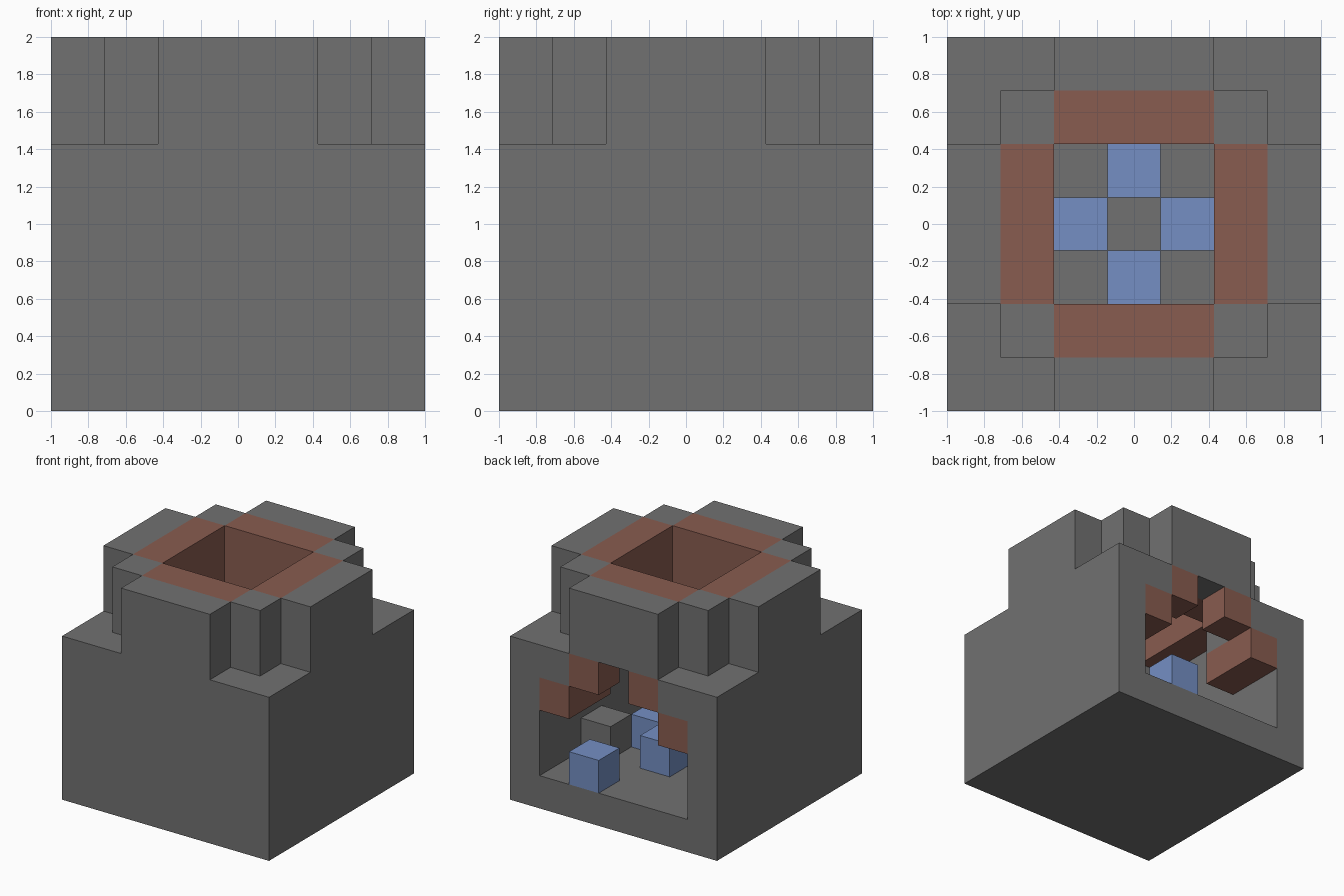
import bpy
import bmesh
from mathutils import Vector

if "Cube" in bpy.data.objects:
    bpy.data.objects.remove(bpy.data.objects["Cube"], do_unlink=True)

N = 7                 # the model is a 7 x 7 x 7 block grid
UNIT = 2 / N
cells = {}            # (column, row, layer) -> part name


def fill(part, xs, ys, zs):
    """Fill a box of grid cells; part None carves it away. Ranges include both ends."""
    for x in range(xs[0], xs[1] + 1):
        for y in range(ys[0], ys[1] + 1):
            for z in range(zs[0], zs[1] + 1):
                if part:
                    cells[x, y, z] = part
                else:
                    cells.pop((x, y, z), None)


def material(name, color):
    mat = bpy.data.materials.new(name)
    mat.use_nodes = True
    mat.diffuse_color = (*color, 1)
    bsdf = next(n for n in mat.node_tree.nodes if n.type == "BSDF_PRINCIPLED")
    bsdf.inputs["Base Color"].default_value = (*color, 1)
    bsdf.inputs["Roughness"].default_value = 0.9
    return mat


# Stone body and the cross-shaped upper block with stepped corners
STONE, BRICK, FLAME = "stone_body", "brick_lining", "blue_flames"
fill(STONE, (0, 6), (0, 6), (0, 4))
fill(STONE, (2, 4), (0, 6), (5, 6))
fill(STONE, (0, 6), (2, 4), (5, 6))
fill(STONE, (1, 5), (1, 5), (5, 6))

# Inner chamber, leaving corner blocks under its ceiling
fill(None, (1, 5), (1, 5), (1, 4))
for x in (1, 5):
    for y in (1, 5):
        fill(STONE, (x, x), (y, y), (4, 4))

# Stepped arch opening at the back
fill(None, (1, 5), (6, 6), (1, 3))
fill(None, (2, 4), (6, 6), (4, 4))
for x in (1, 5):
    fill(BRICK, (x, x), (5, 6), (3, 3))
for x in (2, 4):
    fill(BRICK, (x, x), (6, 6), (4, 4))

# Brick ring around the open chimney shaft
for side in (1, 5):
    fill(BRICK, (side, side), (2, 4), (5, 6))
    fill(BRICK, (2, 4), (side, side), (5, 6))
fill(None, (2, 4), (2, 4), (5, 6))

# Blocks on the chamber floor
for x, y in ((3, 2), (3, 4), (2, 3), (4, 3), (4, 6)):
    fill(FLAME, (x, x), (y, y), (1, 1))
fill(STONE, (5, 5), (4, 4), (1, 1))

# Turn every exposed cell side into a face, one object per part
colors = {
    STONE: material("grey stone", (0.165, 0.165, 0.165)),
    BRICK: material("red brick", (0.25, 0.107, 0.08)),
    FLAME: material("blue flame", (0.176, 0.275, 0.55)),
}
offset = Vector((N / 2, N / 2, 0))
for part, mat in colors.items():
    bm = bmesh.new()
    for cell, owner in cells.items():
        if owner != part:
            continue
        center = Vector(cell) + Vector((0.5, 0.5, 0.5)) - offset
        for axis in range(3):
            for sign in (-1, 1):
                step = [0, 0, 0]
                step[axis] = sign
                if tuple(c + s for c, s in zip(cell, step)) in cells:
                    continue
                n = Vector(step) / 2
                a, b = Vector((0, 0, 0)), Vector((0, 0, 0))
                a[(axis + 1) % 3] = 0.5
                b[(axis + 2) % 3] = 0.5 * sign
                mid = center + n
                corners = (mid - a - b, mid + a - b, mid + a + b, mid - a + b)
                bm.faces.new([bm.verts.new(c * UNIT) for c in corners])
    bmesh.ops.remove_doubles(bm, verts=bm.verts, dist=UNIT / 100)
    mesh = bpy.data.meshes.new(part)
    bm.to_mesh(mesh)
    bm.free()
    mesh.materials.append(mat)
    bpy.context.collection.objects.link(bpy.data.objects.new(part, mesh))
